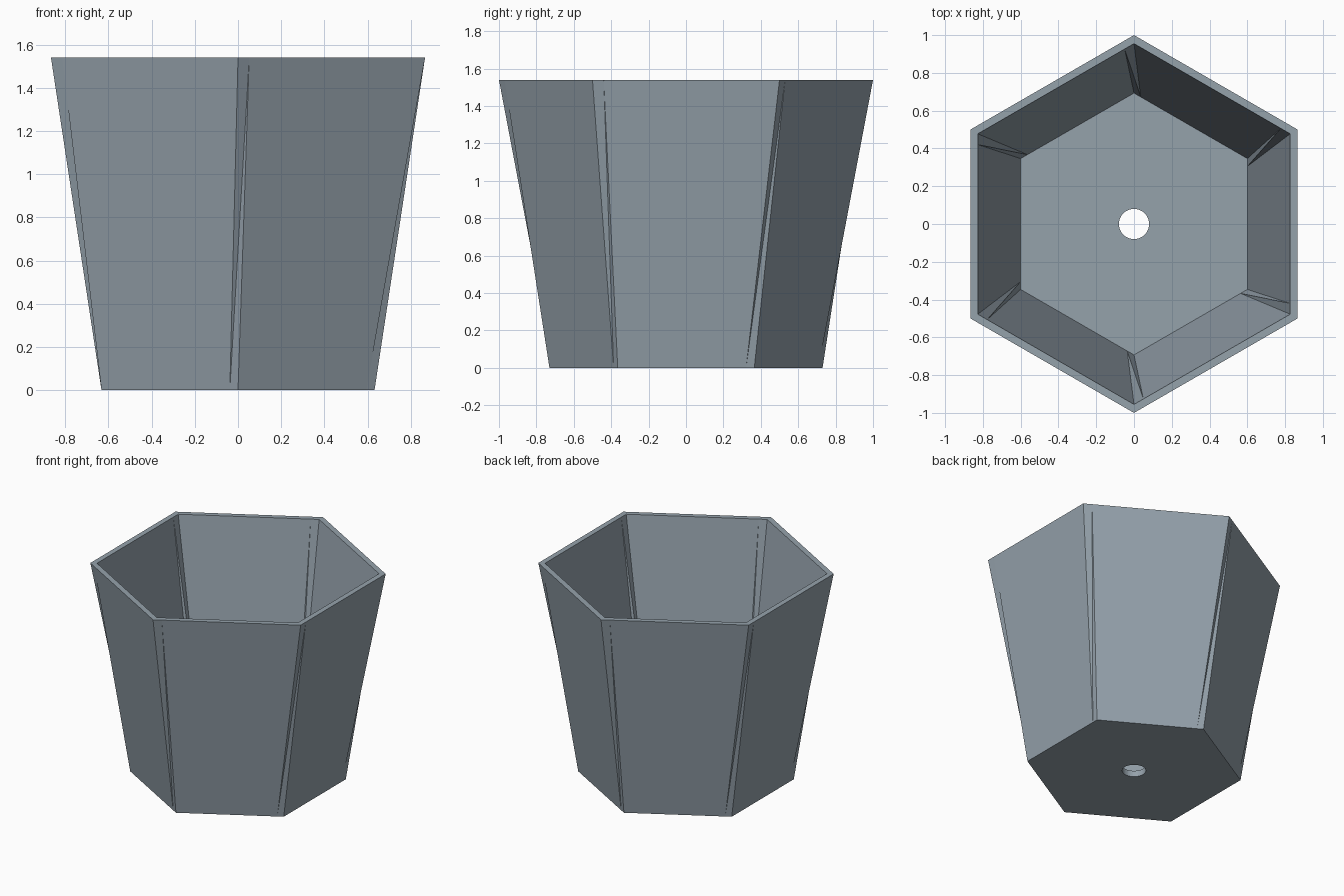
import bpy
import bmesh
from math import cos, sin, pi
from mathutils import Vector

if "Cube" in bpy.data.objects:
    bpy.data.objects.remove(bpy.data.objects["Cube"], do_unlink=True)

HEIGHT, FLOOR = 1.54, 0.045      # overall height, floor thickness
NOTCH = 0.06                     # share of each side taken by the corner crease
HOLE, HOLE_SIDES = 0.08, 40      # drainage hole

clay = bpy.data.materials.new("slate_blue_grey")
clay.use_nodes = True
clay.diffuse_color = (0.30, 0.36, 0.41, 1)
clay.node_tree.nodes["Principled BSDF"].inputs["Base Color"].default_value = clay.diffuse_color

bm = bmesh.new()


def ring(radius, z, direction):
    """Hexagon with one extra point beside each corner (ccw +1, cw -1)."""
    corners = [Vector((radius * cos(k * pi / 3 - pi / 2),
                       radius * sin(k * pi / 3 - pi / 2), z)) for k in range(6)]
    loop = []
    for k, corner in enumerate(corners):
        side = corner.lerp(corners[(k + direction) % 6], NOTCH)
        pair = (corner, side) if direction > 0 else (side, corner)
        loop += [bm.verts.new(p) for p in pair]
    return loop


def circle(z):
    return [bm.verts.new((HOLE * cos(2 * pi * i / HOLE_SIDES),
                          HOLE * sin(2 * pi * i / HOLE_SIDES), z)) for i in range(HOLE_SIDES)]


def wall(low, high):
    """Six flat sides with a creased pair of triangles at each corner."""
    for i in range(0, 12, 2):
        side_low, corner_low = low[i], low[i + 1]
        corner_high, side_high = high[i], high[i + 1]
        bm.faces.new((side_low, corner_low, side_high))
        bm.faces.new((side_low, side_high, corner_high))
        j = (i + 2) % 12
        bm.faces.new((corner_low, low[j], high[j], side_high))


def band(a, b):
    for i in range(len(a)):
        j = (i + 1) % len(a)
        bm.faces.new((a[i], a[j], b[j], b[i]))


def plate_with_hole(outline, hole):
    """Flat floor surface pierced by the drainage hole."""
    edges = []
    for loop in (outline, hole):
        for i, v in enumerate(loop):
            w = loop[(i + 1) % len(loop)]
            edges.append(bm.edges.get((v, w)) or bm.edges.new((v, w)))
    bmesh.ops.triangle_fill(bm, edges=edges, use_beauty=True)


# Outer and inner walls, joined by the rim
outer_low, outer_high = ring(0.73, 0, -1), ring(1.0, HEIGHT, 1)
inner_low, inner_high = ring(0.693, FLOOR, -1), ring(0.955, HEIGHT, 1)
wall(outer_low, outer_high)
wall(inner_low, inner_high)
band(outer_high, inner_high)

# Floor, underside and drainage hole
hole_low, hole_high = circle(0), circle(FLOOR)
band(hole_low, hole_high)
plate_with_hole(outer_low, hole_low)
plate_with_hole(inner_low, hole_high)

bmesh.ops.recalc_face_normals(bm, faces=bm.faces[:])
mesh = bpy.data.meshes.new("planter_pot")
bm.to_mesh(mesh)
bm.free()
mesh.materials.append(clay)
pot = bpy.data.objects.new("planter_pot", mesh)
bpy.context.collection.objects.link(pot)
